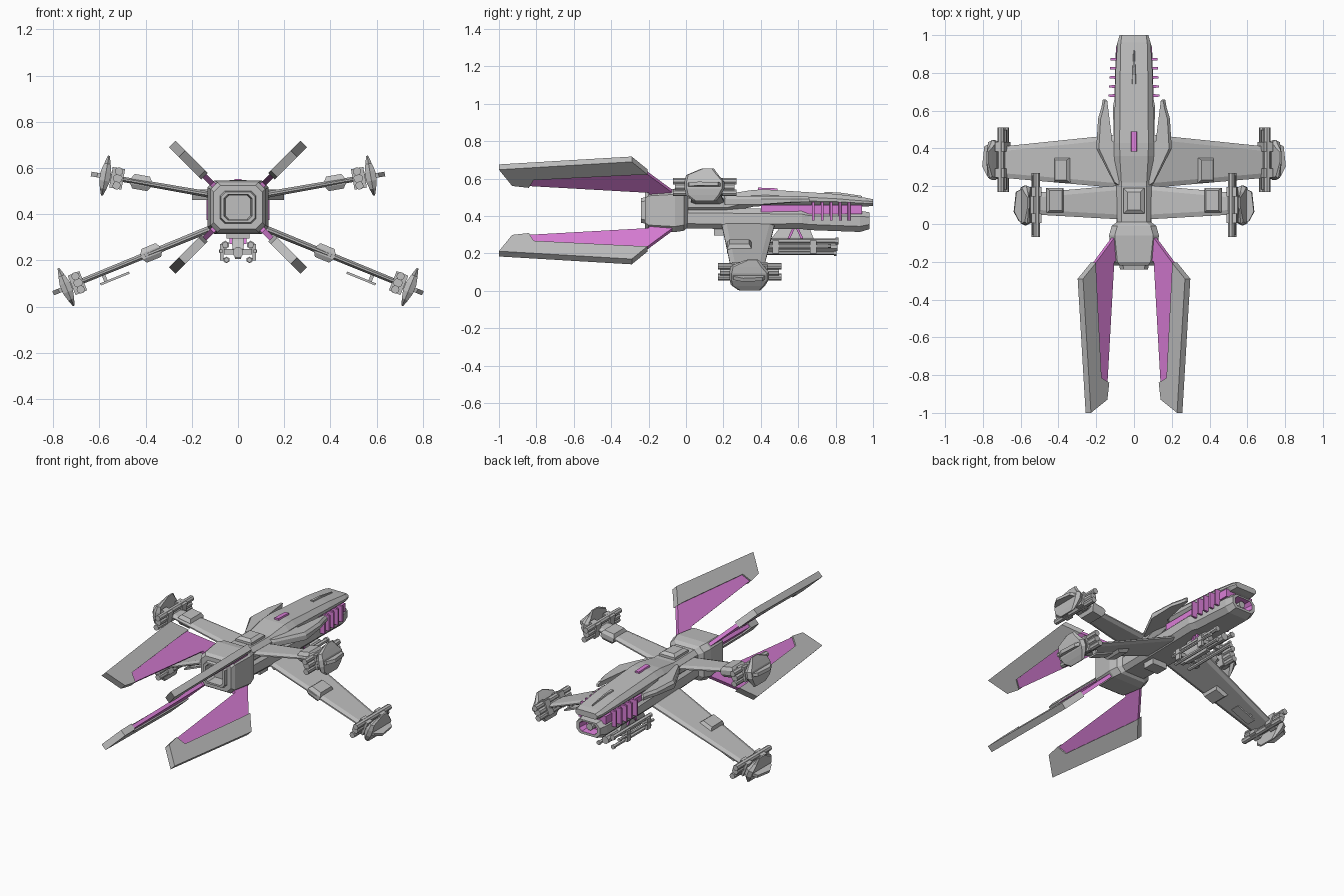
import bpy, bmesh, math

if "Cube" in bpy.data.objects:
    bpy.data.objects.remove(bpy.data.objects["Cube"])


def material(name, rgb):
    m = bpy.data.materials.new(name)
    m.diffuse_color = (*rgb, 1)
    m.use_nodes = True
    m.node_tree.nodes["Principled BSDF"].inputs["Base Color"].default_value = m.diffuse_color
    return m


GREY = material("hull grey", (0.52, 0.52, 0.52))
PURPLE = material("energy purple", (0.70, 0.21, 0.68))


def frame(ox, oz, deg):
    """Local span s, length y, and thickness t, tilted in the xz plane."""
    c, n = math.cos(math.radians(deg)), math.sin(math.radians(deg))
    return lambda s, y, t: (ox + s * c - t * n, y, oz + s * n + t * c)


WORLD = frame(0, 0, 0)


def loft(name, rings, mat=GREY, fr=WORLD, mirror=False, accent_from=None):
    bm = bmesh.new()
    rows = [[bm.verts.new(fr(*p)) for p in r] for r in rings]
    n = len(rows[0])
    bm.faces.new(rows[0])
    for k in range(len(rows) - 1):
        a, b = rows[k], rows[k + 1]
        for i in range(n):
            f = bm.faces.new((a[i], a[(i + 1) % n], b[(i + 1) % n], b[i]))
            if accent_from is not None and k >= accent_from:
                f.material_index = 1
    f = bm.faces.new(rows[-1])
    if accent_from is not None:
        f.material_index = 1
    bmesh.ops.recalc_face_normals(bm, faces=bm.faces)
    me = bpy.data.meshes.new(name)
    bm.to_mesh(me)
    bm.free()
    me.materials.append(mat)
    if accent_from is not None:
        me.materials.append(PURPLE)
    ob = bpy.data.objects.new(name, me)
    bpy.context.collection.objects.link(ob)
    if mirror:
        ob.modifiers.new("mirror", 'MIRROR').use_axis[0] = True
    return ob


def slab(name, outline, t0, t1, **kw):
    return loft(name, [[(s, y, t) for s, y in outline] for t in (t0, t1)], **kw)


def box(name, s0, s1, y0, y1, t0, t1, **kw):
    return slab(name, [(s0, y0), (s1, y0), (s1, y1), (s0, y1)], t0, t1, **kw)


def section(y, hw, z0, z1, c):
    """Chamfered rectangle across the hull."""
    return [(-hw, y, z0 + c), (-hw + c, y, z0), (hw - c, y, z0), (hw, y, z0 + c),
            (hw, y, z1 - c), (hw - c, y, z1), (-hw + c, y, z1), (-hw, y, z1 - c)]


def tube(name, s, t, y0, y1, r, n=8, **kw):
    ring = [(s + r * math.cos(math.tau * (i + .5) / n),
             t + r * math.sin(math.tau * (i + .5) / n)) for i in range(n)]
    return loft(name, [[(a, y, b) for a, b in ring] for y in (y0, y1)], **kw)


def hump(name, s0, s1, y0, y1, t0, t1, c, **kw):
    """Box with both broad faces drawn in."""
    h = (t1 - t0) * 0.3
    rings = []
    for t, i in ((t0, c), (t0 + h, 0), (t1 - h, 0), (t1, c)):
        rings.append([(s0 + i, y0 + i, t), (s1 - i, y0 + i, t),
                      (s1 - i, y1 - i, t), (s0 + i, y1 - i, t)])
    return loft(name, rings, **kw)


# Engine block with a lipped, recessed exhaust
loft("engine_block", [section(y, w, .43 - h, .43 + h, c) for y, w, h, c in (
    (.01, .09, .09, .025), (-.01, .118, .108, .03), (-.06, .132, .116, .03),
    (-.20, .118, .108, .03), (-.22, .105, .095, .03), (-.22, .078, .07, .02),
    (-.24, .074, .066, .02), (-.24, .06, .055, .016), (-.17, .055, .05, .014))])

# Hull: upper plate, glowing seam, lower jaw with glowing mouth
loft("upper_hull", [section(y, w, a, b, c) for y, w, a, b, c in (
    (-.01, .09, .42, .52, .025), (.22, .092, .42, .518, .025),
    (.36, .105, .45, .54, .03), (.43, .106, .455, .542, .03),
    (.80, .098, .452, .518, .025), (.96, .088, .45, .498, .018),
    (1.0, .076, .455, .49, .012))])
box("glow_seam", -.096, .096, .40, .94, .41, .46, mat=PURPLE)
loft("lower_hull", [section(y, w, a, b, c) for y, w, a, b, c in (
    (-.01, .092, .335, .44, .025), (.25, .10, .33, .44, .025),
    (.62, .112, .33, .44, .03), (.66, .104, .325, .432, .03),
    (.93, .096, .315, .428, .03), (.98, .082, .33, .42, .025),
    (.98, .062, .345, .41, .018), (.92, .055, .35, .405, .016))], accent_from=6)
tube("mouth_emitter", 0, .378, .91, .965, .022)

# Glowing ribs on the nose flanks
for i in range(5):
    y, x = .68 + i * .048, .136 - i * .003
    slab("nose_rib", [(.085, y - .008), (x, y - .006), (x, y + .006), (.085, y + .008)],
         .375, .475, mat=PURPLE, mirror=True)

# Shoulder fairings beside the hull
shoulder = [(.08, .2), (.105, .215), (.2, .4), (.19, .56), (.172, .62), (.165, .66),
            (.15, .66), (.142, .6), (.12, .44), (.08, .42)]
loft("shoulder_fairing", [
    [(x, y, .462 + .012 * (y > .5)) for x, y in shoulder],
    [(x, y, .492) for x, y in shoulder],
    [(.08 + (x - .08) * .88, y * .97 + .012, .507) for x, y in shoulder]], mirror=True)

# Dorsal details
hump("dorsal_hatch", -.055, .055, .055, .19, .50, .548, .02)
loft("dorsal_glow", [[(-w, y, .53), (w, y, .53), (w * .7, y, z), (-w * .7, y, z)]
                     for y, w, z in ((.385, .02, .552), (.49, .018, .548))], mat=PURPLE)
loft("nose_spine", [[(-w, y, .49), (w, y, .49), (w * .4, y, z), (-w * .4, y, z)]
                    for y, w, z in ((.74, .022, .529), (.82, .013, .526), (.94, .004, .508))])
box("belly_block", -.05, .05, .15, .23, .295, .345)

# Four tail fins: grey frame with a thin glowing web
ROOT2 = math.sqrt(2)
rim = [(.215, -.205), (.284, -.29), (.242, -1.0), (.155, -.93), (.145, -.84),
       (.186, -.815), (.214, -.26)]
web = [(.09, -.05), (.11, -.07), (.217, -.215), (.217, -.26), (.19, -.83),
       (.148, -.84), (.112, -.2), (.09, -.19)]
for part, deg in (("upper", 45), ("lower", -45)):
    fr = frame(.01, .43, deg)
    for nm, shape, th, mat in (("fin_rim", rim, .02, GREY), ("fin_web", web, .011, PURPLE)):
        slab(f"{part}_{nm}", [((u - .01) * ROOT2, y) for u, y in shape],
             -th, th, fr=fr, mat=mat, mirror=True)


def wing(part, fr, length, root, tip, th, pod_y, gun_s, hump_s, hump_y, drop):
    # Tapered wing blade
    rings = []
    for s, (a, b), k in ((0, root, th), (length, tip, th * .8)):
        rings.append([(s, a, -k * .3), (s, a, k * .3), (s, a + .025, k), (s, b - .025, k),
                      (s, b, k * .3), (s, b, -k * .3), (s, b - .025, -k), (s, a + .025, -k)])
    loft(part + "_wing", rings, fr=fr, mirror=True)
    hump(part + "_wing_box", hump_s - .045, hump_s + .045, *hump_y, -.032, .032, .012,
         fr=fr, mirror=True)
    # Gun cluster across the wing tip
    for t, r, e in ((.031, .018, 0), (0, .021, .012), (-.031, .018, 0)):
        tube(part + "_gun_barrel", gun_s, t, pod_y - .17 + e, pod_y + .17 - e, r,
             fr=fr, mirror=True)
    for y in (pod_y - .07, pod_y + .07):
        box(part + "_gun_clamp", gun_s - .024, gun_s + .03, y - .025, y + .025, -.045, .045,
            fr=fr, mirror=True)
    # Pointed end plate with an outward spur
    s = gun_s + .055
    rings = []
    for t, y0, y1, w in ((-.085, -.06, .06, .004), (-.055, -.10, .085, .014),
                         (-.02, -.108, .105, .023), (.02, -.108, .105, .023),
                         (.055, -.10, .075, .014), (.09, -.02, .05, .004)):
        y0, y1 = pod_y + y0, pod_y + y1
        rings.append([(s - w, y0 + .012, t), (s, y0, t), (s + w, y0 + .012, t),
                      (s + w, y1 - .012, t), (s, y1, t), (s - w, y1 - .012, t)])
    loft(part + "_end_plate", rings, fr=fr, mirror=True)
    slab(part + "_spur", [(s, pod_y - .095), (s + .035, pod_y - .085), (s + .062, pod_y - .035),
                          (s + .05, pod_y + .07), (s, pod_y + .095)],
         -.011, .009, fr=fr, mirror=True)
    box(part + "_tip_link", gun_s, s, pod_y - .06, pod_y + .06, -.014, .014,
        fr=fr, mirror=True)
    # Slim rack under the blade
    if drop:
        box(part + "_rack", .45, .585, pod_y - .03, pod_y + .03, -.048, -.038,
            fr=fr, mirror=True)
        box(part + "_rack_post", .55, .565, pod_y - .015, pod_y + .015, -.045, 0,
            fr=fr, mirror=True)


wing("upper", frame(.08, .477, 10), .45, (.025, .205), (.05, .165), .014,
     .10, .447, .345, (.06, .19), False)
wing("lower", frame(.07, .357, -22.2), .68, (.19, .475), (.245, .41), .015,
     .34, .672, .33, (.22, .35), True)

# Ventral cannon with side rails and glowing struts
loft("cannon_mount", [[(-w, y0, z), (w, y0, z), (w, y1, z), (-w, y1, z)]
                      for z, w, y0, y1 in ((.205, .012, .47, .66), (.25, .024, .44, .70),
                                           (.285, .026, .46, .68), (.335, .016, .5, .66))])
tube("cannon_barrel", 0, .235, .43, .81, .024)
for nm, x, z, r, y1 in (("upper_rail", .055, .267, .014, .80), ("middle_rail", .072, .24, .009, .76),
                        ("lower_rail", .05, .202, .011, .79)):
    tube("cannon_" + nm, x, z, .43, y1, r, n=6, mirror=True)
    tube("cannon_muzzle", x, z, y1, y1 + .015, r * 1.3, n=6, mirror=True)
for y in (.48, .68):
    box("rail_bracket", .062, .078, y - .018, y + .018, .2, .27, mirror=True)
    box("rail_crossbar", -.06, .06, y - .012, y + .012, .225, .25)
for lean in (-1, 1):
    loft("cannon_strut", [[(.022, y - .007, z), (.036, y - .007, z),
                           (.036, y + .007, z), (.022, y + .007, z)]
                          for y, z in ((.585 + lean * .04, .27), (.585 + lean * .01, .335))],
         mat=PURPLE, mirror=True)
